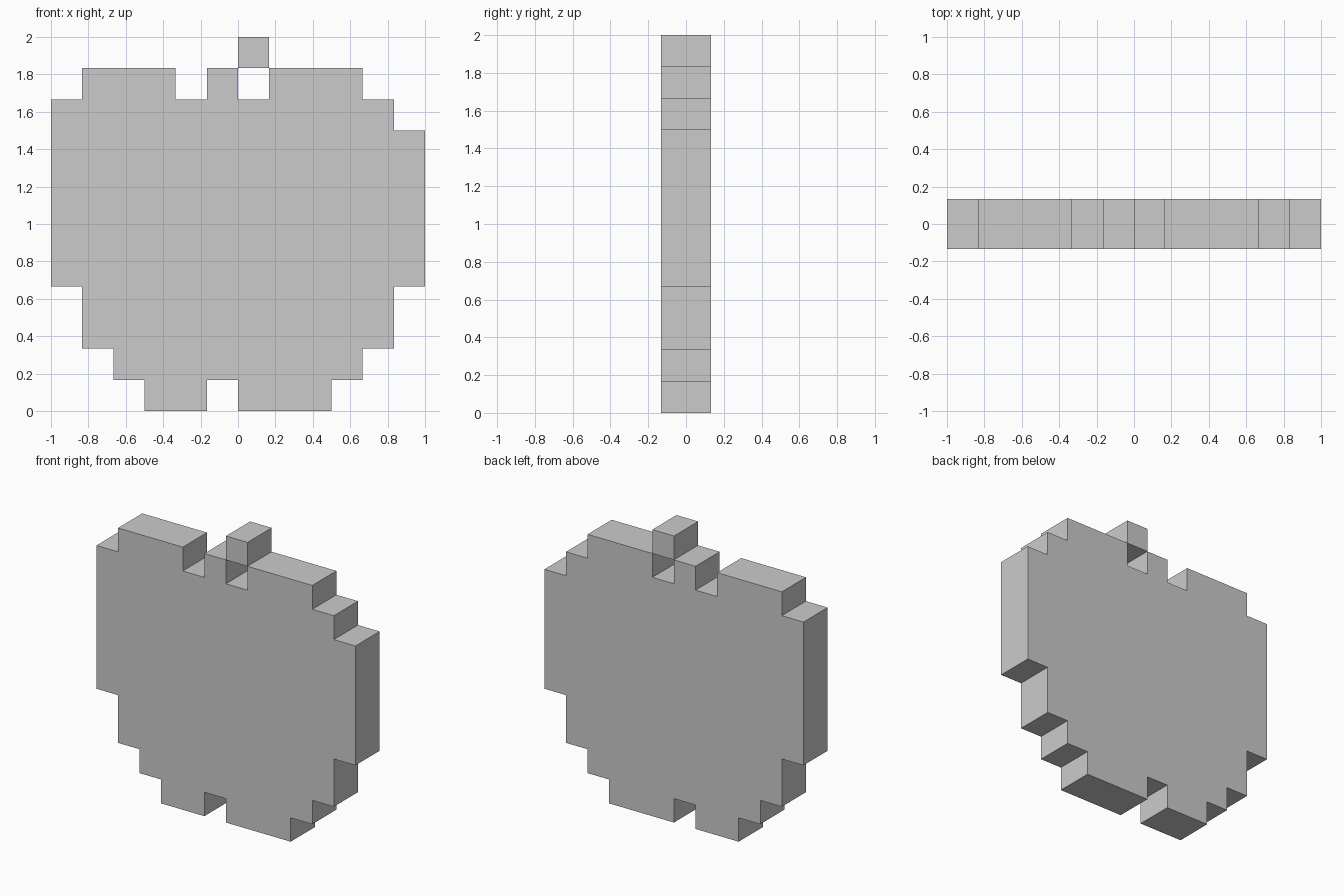
import bpy, bmesh

if "Cube" in bpy.data.objects:
    bpy.data.objects.remove(bpy.data.objects["Cube"])

CELL = 1 / 6      # one pixel of the 12 x 12 silhouette
DEPTH = 0.266     # slab thickness


def extrude_outline(name, cells):
    """Turn a counter-clockwise outline in pixel units into a solid slab."""
    bm = bmesh.new()
    verts = [bm.verts.new((i * CELL - 1, -DEPTH / 2, j * CELL)) for i, j in cells]
    face = bm.faces.new(verts)
    ext = bmesh.ops.extrude_face_region(bm, geom=[face], use_keep_orig=True)
    moved = [v for v in ext["geom"] if isinstance(v, bmesh.types.BMVert)]
    bmesh.ops.translate(bm, verts=moved, vec=(0, DEPTH, 0))
    bmesh.ops.recalc_face_normals(bm, faces=bm.faces)
    mesh = bpy.data.meshes.new(name)
    bm.to_mesh(mesh)
    bm.free()
    obj = bpy.data.objects.new(name, mesh)
    bpy.context.collection.objects.link(obj)
    return obj


# Stepped fruit body, with the lower half of the stem
extrude_outline("fruit_body", [
    # notched bottom
    (3, 0), (5, 0), (5, 1), (6, 1), (6, 0), (9, 0),
    # right side, going up
    (9, 1), (10, 1), (10, 2), (11, 2), (11, 4), (12, 4),
    (12, 9), (11, 9), (11, 10), (10, 10), (10, 11),
    # top, with gaps either side of the stem
    (7, 11), (7, 10), (6, 10), (6, 11), (5, 11), (5, 10), (4, 10), (4, 11),
    # left side, going down
    (1, 11), (1, 10), (0, 10), (0, 4), (1, 4), (1, 2), (2, 2), (2, 1), (3, 1),
])

# Stem tip, touching the body only along its lower edges
extrude_outline("stem_tip", [(6, 11), (7, 11), (7, 12), (6, 12)])
